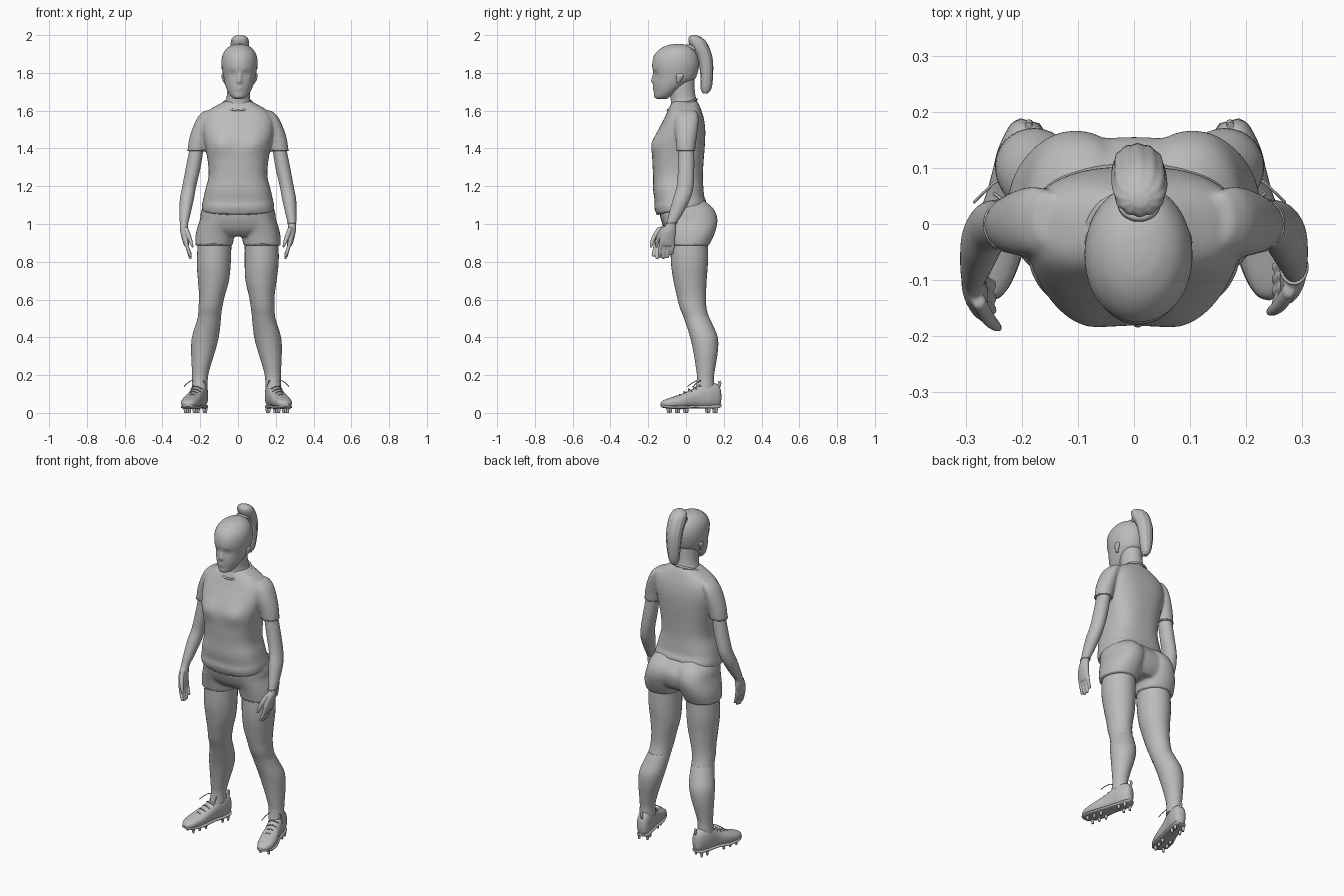
import bpy, bmesh
from math import sin, cos, pi, exp, copysign
from mathutils import Vector

cube = bpy.data.objects.get("Cube")
if cube:
    bpy.data.objects.remove(cube, do_unlink=True)

grey = bpy.data.materials.new("plain grey")
grey.use_nodes = True
grey.diffuse_color = (0.5, 0.5, 0.5, 1)
grey.node_tree.nodes["Principled BSDF"].inputs["Base Color"].default_value = grey.diffuse_color

SIDES = (1, -1)


def upright(side):
    """Placement for sections stacked along z, mirrored by side."""
    return lambda along, depth, across: Vector((side * across, depth, along))


def stance(side):
    """Like upright, but the left lower leg stands a little further in."""
    def place(along, depth, across):
        inward = .016 * min(1, max(0, (.85 - along) / .3)) if side > 0 else 0
        return Vector((side * (across - inward), depth, along))
    return place


def spline(a, b, c, d, t):
    return 0.5 * (2 * b + (c - a) * t + (2 * a - 5 * b + 4 * c - d) * t * t
                  + (3 * b - a - 3 * c + d) * t ** 3)


def power(value, exponent):
    return copysign(abs(value) ** (2 / exponent), value)


def loft(bm, sections, place=upright(1), ring=32, steps=5, square=2, grow=0, ripple=0):
    """Closed skin through sections (along, depth min, depth max, centre, half width)."""
    rows, last = [], len(sections) - 1
    for i in range(last):
        near = [sections[min(max(i + k, 0), last)] for k in (-1, 0, 1, 2)]
        for s in range(steps):
            rows.append([spline(*column, s / steps) for column in zip(*near)])
    rows.append(sections[-1])
    rings = []
    for along, low, high, centre, half in rows:
        loop = []
        for k in range(ring):
            angle = 2 * pi * k / ring
            wave = 1 + ripple * cos(angle * ring / 4)
            depth = (low + high) / 2 + ((high - low) / 2 + grow) * wave * power(sin(angle), square)
            across = centre + (half + grow) * wave * power(cos(angle), square)
            loop.append(bm.verts.new(place(along, depth, across)))
        rings.append(loop)
    for lower, upper in zip(rings, rings[1:]):
        for k in range(ring):
            n = (k + 1) % ring
            bm.faces.new((lower[k], lower[n], upper[n], upper[k]))
    bm.faces.new(rings[0])
    bm.faces.new(rings[-1])


def sculpt(bm, spots):
    """Push the front surface in or out around (x, z, radius, amount) spots."""
    for v in bm.verts:
        if v.co.y < -0.03:
            v.co.y += sum(amount * exp(-((v.co.x - x) ** 2 + (v.co.z - z) ** 2) / radius ** 2)
                          for x, z, radius, amount in spots)


def finish(name, bm, voxel=0, smooth=4):
    """Turn a bmesh into a shaded object; voxel fuses its overlapping pieces."""
    bmesh.ops.recalc_face_normals(bm, faces=bm.faces)
    mesh = bpy.data.meshes.new(name)
    bm.to_mesh(mesh)
    bm.free()
    obj = bpy.data.objects.new(name, mesh)
    bpy.context.collection.objects.link(obj)
    mesh.materials.append(grey)
    if voxel:
        remesh = obj.modifiers.new("fuse", 'REMESH')
        remesh.mode = 'VOXEL'
        remesh.voxel_size = voxel
        remesh.use_smooth_shade = True
        soften = obj.modifiers.new("soften", 'SMOOTH')
        soften.iterations = smooth
    else:
        bpy.ops.object.select_all(action='DESELECT')
        obj.select_set(True)
        bpy.context.view_layer.objects.active = obj
        bpy.ops.object.shade_smooth_by_angle(angle=0.8)


def cords(name, paths, radius, closed=False):
    """Thin round cords through point lists."""
    curve = bpy.data.curves.new(name, 'CURVE')
    curve.dimensions = '3D'
    curve.bevel_depth = radius
    curve.bevel_resolution = 1
    curve.use_fill_caps = True
    for path in paths:
        line = curve.splines.new('BEZIER')
        line.bezier_points.add(len(path) - 1)
        line.resolution_u = 5
        line.use_cyclic_u = closed
        for knot, point in zip(line.bezier_points, path):
            knot.co = point
            knot.handle_left_type = knot.handle_right_type = 'AUTO'
    curve.materials.append(grey)
    bpy.context.collection.objects.link(bpy.data.objects.new(name, curve))


def oval(x, y, z, rx, ry, tilt=0, count=12):
    turns = [2 * pi * k / count for k in range(count)]
    return [(x + rx * cos(a), y + ry * sin(a), z + tilt * sin(a)) for a in turns]


# Shirt with sleeves; the hem hangs lower in front
bm = bmesh.new()
loft(bm, [(1.08, -.155, .108, 0, .192), (1.11, -.168, .106, 0, .19), (1.135, -.166, .097, 0, .184),
          (1.18, -.174, .093, 0, .174), (1.25, -.174, .089, 0, .156), (1.33, -.178, .093, 0, .16),
          (1.42, -.177, .1, 0, .176), (1.5, -.146, .102, 0, .19), (1.56, -.115, .094, 0, .186),
          (1.6, -.096, .082, 0, .157), (1.63, -.082, .07, 0, .108), (1.65, -.07, .06, 0, .07)],
     square=2.6, ring=48)
sculpt(bm, [(x * .09, 1.425, .055, -.014) for x in SIDES])
for v in bm.verts:
    v.co.z += .2 * v.co.y * min(1, max(0, (1.18 - v.co.z) / .1))
for side in SIDES:
    loft(bm, [(1.385, -.05, .048, .219, .049), (1.45, -.055, .056, .208, .051),
              (1.52, -.058, .065, .19, .046), (1.57, -.052, .066, .172, .038),
              (1.6, -.035, .055, .152, .025)], upright(side))
finish("shirt", bm, .007, 8)
cords("collar", [oval(0, -.02, 1.632, .083, .077, .029)], .006, True)
cords("shirt_hem", [oval(0, -.025, 1.078, .187, .13, .028)], .003, True)
cords("sleeve_hems", [oval(s * .219, -.001, 1.39, .047, .047) for s in SIDES], .003, True)

# Shorts
bm = bmesh.new()
loft(bm, [(.935, -.075, .115, 0, .11), (.97, -.11, .142, 0, .187), (1.02, -.132, .155, 0, .199),
          (1.06, -.14, .146, 0, .197), (1.12, -.145, .1, 0, .178)], square=2.5)
for side in SIDES:
    loft(bm, [(.885, -.086, .122, .128, .099), (.95, -.1, .152, .12, .103),
              (1.02, -.12, .167, .103, .1), (1.08, -.13, .146, .092, .094),
              (1.13, -.1, .09, .08, .06)], upright(side), square=2.2)
finish("shorts", bm, .007, 8)
cords("shorts_hems", [oval(s * .127, .018, .893, .096, .104) for s in SIDES], .003, True)

# Legs and socks
for side, word in zip(SIDES, ("left", "right")):
    bm = bmesh.new()
    loft(bm, [(.94, -.08, .115, .122, .088), (.8, -.08, .116, .128, .09),
              (.7, -.066, .109, .13, .082), (.62, -.049, .106, .138, .068),
              (.56, -.034, .108, .146, .063), (.51, -.014, .12, .151, .061),
              (.46, .003, .14, .158, .063)], stance(side))
    finish(word + "_leg", bm)
    bm = bmesh.new()
    loft(bm, [(.51, -.014, .121, .151, .061), (.47, .001, .14, .158, .065), (.4, .022, .168, .173, .071),
              (.33, .038, .169, .184, .064), (.25, .051, .157, .195, .05),
              (.19, .058, .148, .201, .042), (.13, .05, .15, .203, .042)], stance(side))
    finish(word + "_sock", bm)

    # Shoe, laid along a line from heel to splayed toe
    heel, forward, outward = Vector((.186, .183)), Vector((.25, -.968)), Vector((.968, .25))

    def on_shoe(along, height, across, place=stance(side)):
        spot = heel + forward * along + outward * across
        return place(height, spot.y, spot.x)

    bm = bmesh.new()
    loft(bm, [(0, .05, .12, 0, .016), (.015, .03, .15, 0, .032), (.06, .026, .162, 0, .042),
              (.1, .026, .157, 0, .042), (.15, .028, .127, 0, .043), (.22, .024, .098, .003, .049),
              (.28, .026, .079, .003, .044), (.312, .03, .066, 0, .03),
              (.325, .037, .054, 0, .012)], on_shoe, square=2.4)
    finish(word + "_shoe", bm)
    bm = bmesh.new()
    loft(bm, [(-.001, .032, .046, 0, .018), (.02, .024, .044, 0, .034), (.08, .022, .042, 0, .039),
              (.14, .024, .042, 0, .04), (.22, .02, .038, .003, .05), (.28, .022, .04, .003, .045),
              (.315, .028, .044, 0, .029), (.327, .035, .046, 0, .011)], on_shoe, square=2.8)
    finish(word + "_sole", bm)
    bm = bmesh.new()
    for along in (.03, .07, .19, .235, .28):
        for across in (-.024, .024):
            loft(bm, [(0, -.006, .006, 0, .006), (.028, -.01, .01, 0, .01)],
                 lambda h, d, c: on_shoe(along + d, h, across + c), ring=10, steps=1)
    finish(word + "_studs", bm)
    rows = [(.115 + .025 * i, .153 - .014 * i) for i in range(5)]
    laces = [[on_shoe(a, h - .012, -.03), on_shoe(a + .01, h + .002, 0), on_shoe(a, h - .012, .03)]
             for a, h in rows]
    laces += [[on_shoe(.12, .148, 0), on_shoe(.115, .17, c * .025), on_shoe(.14, .16, c * .045),
               on_shoe(.165, .14, c * .06)] for c in SIDES]
    cords(word + "_laces", laces, .0025)
    cords(word + "_heel_tab", [[on_shoe(.012, .13, 0), on_shoe(.003, .155, 0), on_shoe(.008, .168, 0)]], .007)

    # Arm, hand and fingers fused together
    bm = bmesh.new()
    loft(bm, [(1.45, -.038, .043, .21, .036), (1.3, -.042, .044, .237, .039),
              (1.2, -.05, .04, .258, .037), (1.13, -.07, .022, .271, .037),
              (1.05, -.092, -.02, .281, .029), (1, -.105, -.05, .286, .022),
              (.96, -.128, -.052, .285, .021), (.91, -.142, -.06, .277, .017),
              (.885, -.135, -.065, .273, .012)], upright(side))
    for i, length in enumerate((.068, .08, .076, .058)):
        y = -.132 + .0215 * i
        loft(bm, [(.915, y - .01, y + .01, .277, .011), (.87, y - .014, y + .006, .266, .01),
                  (.9 - length, y - .018, y, .252, .008), (.895 - length, y - .013, y - .005, .25, .004)],
             upright(side), ring=12)
    loft(bm, [(.985, -.13, -.1, .278, .012), (.94, -.155, -.128, .262, .013),
              (.9, -.164, -.143, .248, .01), (.875, -.163, -.151, .24, .006)], upright(side), ring=12)
    if side < 0:  # this forearm hangs a little further forward
        for v in bm.verts:
            v.co.y -= .09 * max(0, 1.2 - v.co.z)
    finish(word + "_arm", bm, .0045, 2)
cords("wristband", [oval(.285, -.077, 1.005, .023, .029)], .003, True)

# Neck and head; the jaw line rises towards the ears
bm = bmesh.new()
loft(bm, [(1.59, -.08, .08, 0, .1), (1.63, -.08, .067, 0, .076), (1.66, -.081, .055, .001, .064),
          (1.7, -.086, .047, .003, .06), (1.77, -.09, .044, .006, .06)])
finish("neck", bm)
skull = [(1.662, -.15, -.1, .005, .02), (1.672, -.164, -.07, .005, .038), (1.7, -.167, -.015, .006, .06),
         (1.735, -.17, .025, .007, .075), (1.78, -.17, .053, .008, .085), (1.84, -.179, .067, .008, .094),
         (1.89, -.168, .06, .008, .089), (1.925, -.138, .04, .008, .07), (1.945, -.1, .01, .008, .042),
         (1.952, -.065, -.02, .008, .015)]
bm = bmesh.new()
loft(bm, skull, ring=96, steps=8)
for v in bm.verts:
    v.co.z += .35 * max(0, v.co.y + .1) * min(1, max(0, (1.77 - v.co.z) / .09))
sculpt(bm, [(.007, 1.757, .015, -.015), (.007, 1.78, .013, -.009), (.007, 1.721, .016, -.004),
            (.007, 1.709, .014, -.003), (.007, 1.68, .018, -.003)]
       + [(.007 + s * .034, 1.794, .017, .009) for s in SIDES]
       + [(.007 + s * .033, 1.793, .009, -.005) for s in SIDES]
       + [(.007 + s * .033, 1.818, .014, -.002) for s in SIDES])
finish("head", bm)
bm = bmesh.new()
for side in SIDES:
    loft(bm, [(1.745, -.048, -.036, .076, .005), (1.76, -.05, -.026, .082, .008),
              (1.785, -.052, -.012, .087, .009), (1.798, -.044, -.02, .086, .005)],
         lambda a, d, c: Vector((.008 + side * c, d, a)), ring=16)
finish("ears", bm)

# Swept back hair, cut along a sloping hairline
bm = bmesh.new()
loft(bm, skull, ring=96, steps=8, grow=.002)
bmesh.ops.bisect_plane(bm, geom=bm.verts[:] + bm.edges[:] + bm.faces[:], plane_co=(0, 0, 1.8),
                       plane_no=(0, .45, 1), clear_inner=True)
finish("hair", bm)
bm = bmesh.new()
loft(bm, [(1.69, .09, .115, .005, .012), (1.72, .078, .135, .005, .028), (1.8, .076, .143, .006, .04),
          (1.88, .06, .139, .008, .046), (1.95, .02, .115, .01, .048), (1.985, .014, .085, .01, .04),
          (2, .03, .056, .01, .015)], ring=48, ripple=.03)
finish("ponytail", bm)
cords("hair_tie", [oval(.009, .036, 1.932, .03, .024, -.015)], .008, True)
